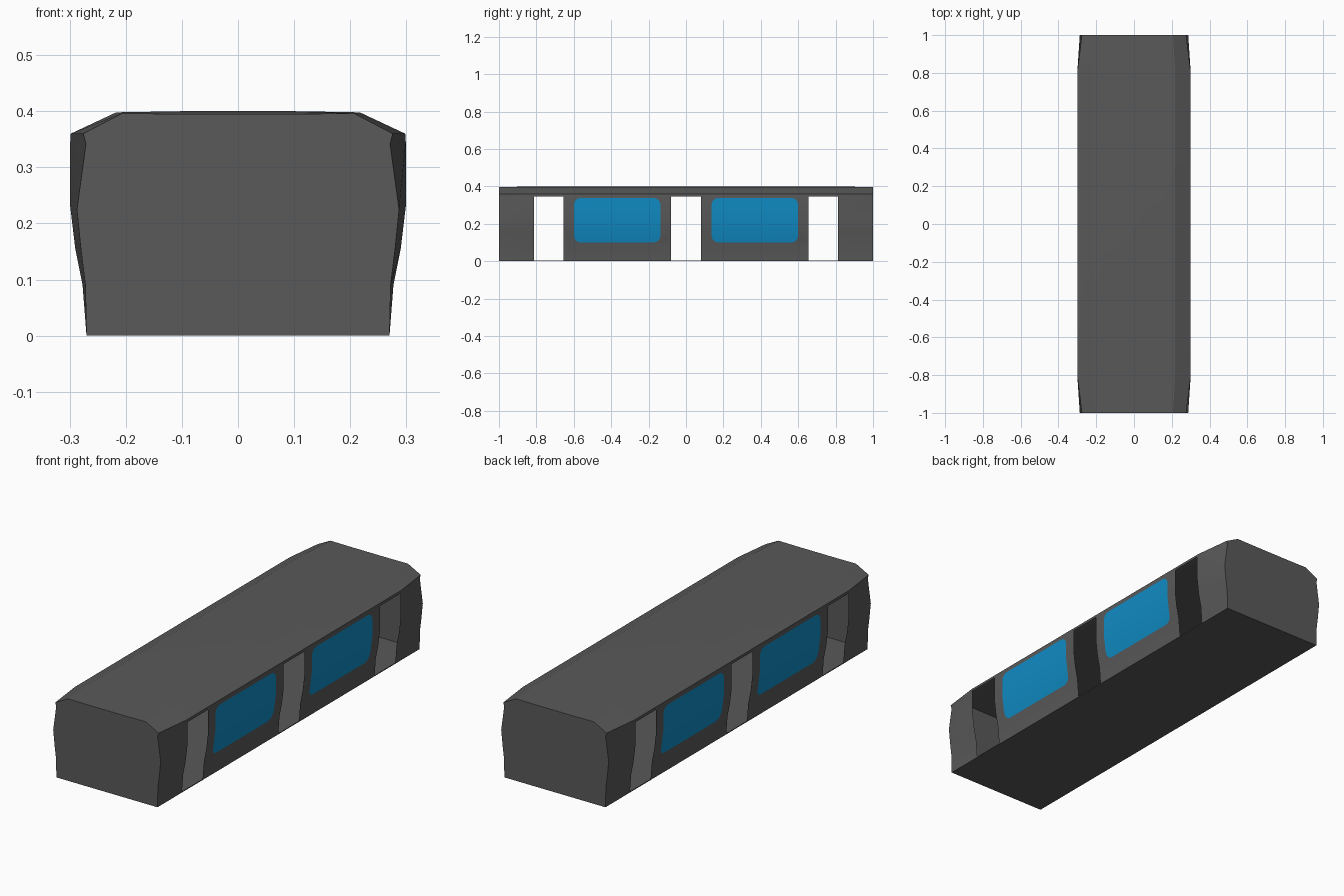
import bpy, bmesh, math
from mathutils import Vector

if "Cube" in bpy.data.objects:
    bpy.data.objects.remove(bpy.data.objects["Cube"])

# Half cross-sections (x, z) from sill to roof centre
MID = [(0.27, 0), (0.277, 0.09), (0.29, 0.155), (0.299, 0.23), (0.299, 0.345),
       (0.298, 0.36), (0.217, 0.398), (0.1, 0.4)]
END = [(0.27, 0), (0.272, 0.09), (0.28, 0.155), (0.287, 0.225), (0.271, 0.342),
       (0.276, 0.36), (0.207, 0.396), (0.1, 0.395)]


def ring(bm, half, y):
    pts = half + [(-x, z) for x, z in reversed(half)]
    return [bm.verts.new((x, y, z)) for x, z in pts]


def material(name, color):
    m = bpy.data.materials.new(name)
    m.diffuse_color = (*color, 1)
    m.use_nodes = True
    m.node_tree.nodes["Principled BSDF"].inputs["Base Color"].default_value = m.diffuse_color
    return m


def rounded_rect(y0, y1, z0, z1, r, n=4):
    pts = []
    for i, (cy, cz) in enumerate([(y1 - r, z1 - r), (y0 + r, z1 - r),
                                  (y0 + r, z0 + r), (y1 - r, z0 + r)]):
        for k in range(n + 1):
            a = math.pi / 2 * (i + k / n)
            pts.append((cy + r * math.cos(a), cz + r * math.sin(a)))
    return pts


def cut_outline(bm, outline, tag):
    """Cut a convex (y, z) outline through both side walls and tag the faces inside."""
    n = len(outline)
    cy = sum(p[0] for p in outline) / n
    cz = sum(p[1] for p in outline) / n
    inside = [f for f in bm.faces if abs(f.normal.x) > 0.8
              and max(v.co.y for v in f.verts) > cy > min(v.co.y for v in f.verts)]
    for (ya, za), (yb, zb) in zip(outline, outline[1:] + outline[:1]):
        co = Vector((0, ya, za))
        no = Vector((0, zb - za, ya - yb)).normalized()
        if no.dot(Vector((0, cy, cz)) - co) > 0:
            no.negate()
        geom = set(inside)
        for f in inside:
            geom.update(f.edges)
            geom.update(f.verts)
        res = bmesh.ops.bisect_plane(bm, geom=list(geom), dist=1e-6,
                                     plane_co=co, plane_no=no)
        faces = set(f for f in inside if f.is_valid)
        faces.update(g for g in res["geom"] if isinstance(g, bmesh.types.BMFace))
        inside = [f for f in faces if no.dot(f.calc_center_median() - co) < 0]
    for f in inside:
        f[tag_layer] = tag


def make_object(bm, name, mat):
    me = bpy.data.meshes.new(name)
    bm.to_mesh(me)
    ob = bpy.data.objects.new(name, me)
    bpy.context.collection.objects.link(ob)
    me.materials.append(mat)
    bpy.ops.object.select_all(action='DESELECT')
    ob.select_set(True)
    bpy.context.view_layer.objects.active = ob
    bpy.ops.object.shade_smooth_by_angle(angle=math.radians(20))


# Hollow carriage shell with tapered ends
bm = bmesh.new()
tag_layer = bm.faces.layers.int.new("part")
rings = [ring(bm, h, y) for h, y in ((END, -1), (MID, -0.82), (MID, 0.82), (END, 1))]
for a, b in zip(rings, rings[1:]):
    for i in range(len(a)):
        j = (i + 1) % len(a)
        bm.faces.new((a[i], a[j], b[j], b[i]))
bm.faces.new(rings[0])
bm.faces.new(rings[-1])
bmesh.ops.recalc_face_normals(bm, faces=bm.faces)
bm.normal_update()

# Doorways (tag 1) and windows (tag 2)
for y in (-0.735, 0, 0.735):
    cut_outline(bm, [(y - 0.079, 0.004), (y + 0.079, 0.004),
                     (y + 0.079, 0.347), (y - 0.079, 0.347)], 1)
for y in (-0.368, 0.368):
    cut_outline(bm, rounded_rect(y - 0.231, y + 0.231, 0.1, 0.338, 0.035), 2)

# Body keeps untagged faces, panes keep the window faces
panes = bm.copy()
bmesh.ops.delete(bm, geom=[f for f in bm.faces if f[tag_layer]], context='FACES')
pane_layer = panes.faces.layers.int["part"]
bmesh.ops.delete(panes, geom=[f for f in panes.faces if f[pane_layer] != 2], context='FACES')
make_object(bm, "carriage_body", material("dark_grey", (0.1, 0.1, 0.1)))
make_object(panes, "window_panes", material("blue_glass", (0.005, 0.26, 0.55)))
bm.free()
panes.free()
